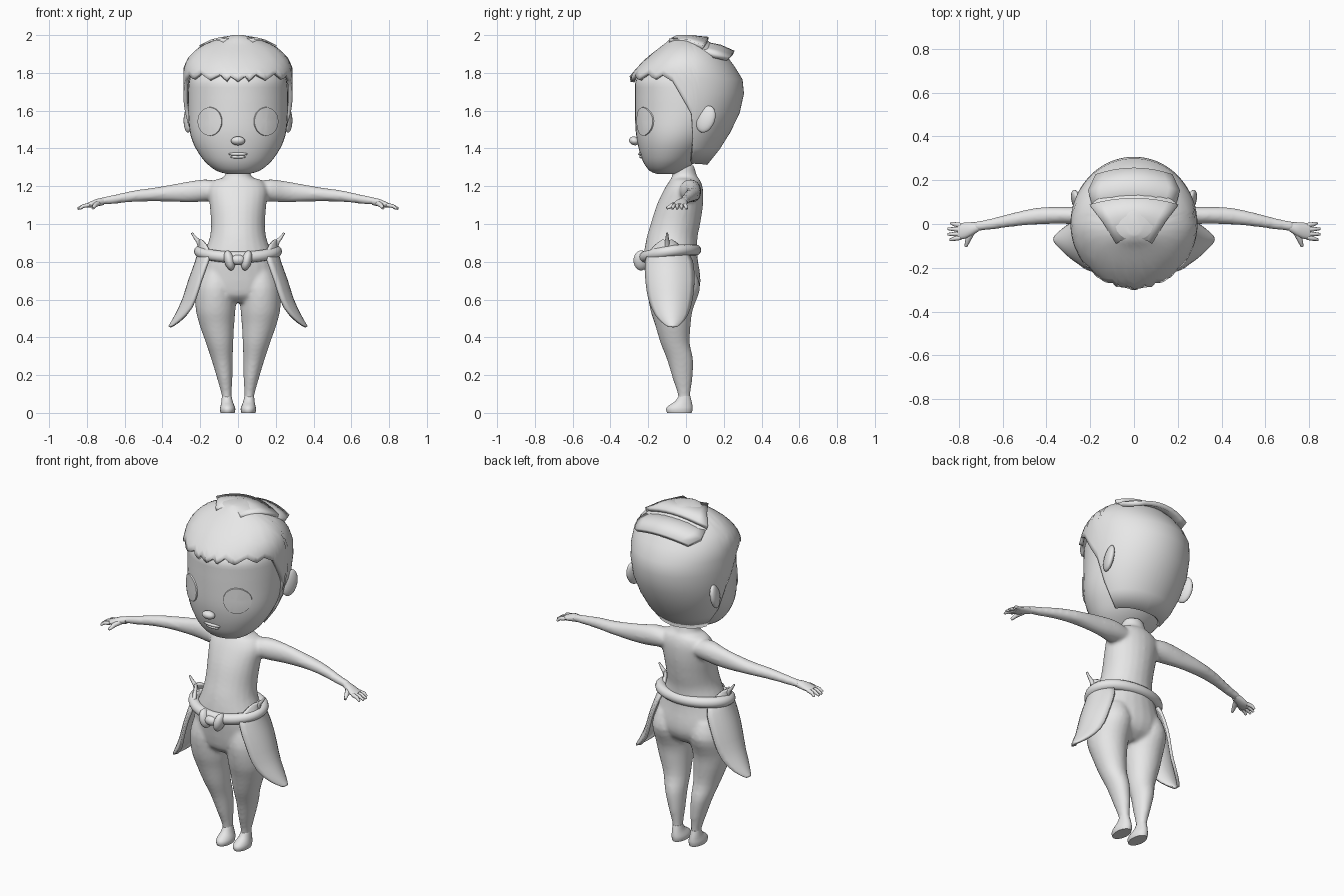
import bpy, bmesh, math
from mathutils import Vector, Matrix
from mathutils.bvhtree import BVHTree

if "Cube" in bpy.data.objects:
    bpy.data.objects.remove(bpy.data.objects["Cube"])

clay = bpy.data.materials.new("grey_clay")
clay.diffuse_color = (0.8, 0.8, 0.8, 1)
clay.use_nodes = True
clay.node_tree.nodes["Principled BSDF"].inputs["Base Color"].default_value = clay.diffuse_color


def finish(name, bm, angle=40):
    bmesh.ops.recalc_face_normals(bm, faces=bm.faces)
    me = bpy.data.meshes.new(name)
    bm.to_mesh(me)
    bm.free()
    me.materials.append(clay)
    ob = bpy.data.objects.new(name, me)
    bpy.context.collection.objects.link(ob)
    bpy.ops.object.select_all(action='DESELECT')
    ob.select_set(True)
    bpy.context.view_layer.objects.active = ob
    bpy.ops.object.shade_smooth_by_angle(angle=math.radians(angle))
    return ob


def thicken(ob, t, offset=0):
    m = ob.modifiers.new("thickness", 'SOLIDIFY')
    m.thickness, m.offset = t, offset


def smooth_rows(rows, sub):
    """Catmull-Rom interpolation of parameter rows."""
    out = []
    n = len(rows)
    for i in range(n - 1):
        p = [rows[max(0, min(n - 1, i + k))] for k in (-1, 0, 1, 2)]
        for j in range(sub):
            t = j / sub
            out.append([0.5 * (2 * b + (c - a) * t + (2 * a - 5 * b + 4 * c - d) * t * t
                               + (3 * b - a - 3 * c + d) * t ** 3) for a, b, c, d in zip(*p)])
    return out + [list(rows[-1])]


def skin(bm, rings, closed=True, caps=True):
    vs = [[bm.verts.new(p) for p in r] for r in rings]
    n = len(vs[0])
    for a, b in zip(vs, vs[1:]):
        for i in range(n if closed else n - 1):
            j = (i + 1) % n
            bm.faces.new((a[i], a[j], b[j], b[i]))
    if caps:
        bm.faces.new(vs[0])
        bm.faces.new(vs[-1])


def loft(bm, rows, axis='z', side=1, seg=24, sub=3):
    """Elliptical rings; row = (position, min1, max1, min2, max2)."""
    rings = []
    for t, a0, a1, b0, b1 in smooth_rows(rows, sub):
        ring = []
        for i in range(seg):
            w = 2 * math.pi * i / seg
            a = (a0 + a1) / 2 + (a1 - a0) / 2 * math.cos(w)
            b = (b0 + b1) / 2 + (b1 - b0) / 2 * math.sin(w)
            ring.append((a * side, b, t) if axis == 'z' else (t * side, a, b))
        rings.append(ring)
    skin(bm, rings)


def ellipsoid(name, loc, size, rot=(0, 0, 0)):
    bm = bmesh.new()
    bmesh.ops.create_uvsphere(bm, u_segments=20, v_segments=12, radius=1)
    m = Matrix.Translation(loc)
    for ang, ax in zip(rot, 'XYZ'):
        m = m @ Matrix.Rotation(math.radians(ang), 4, ax)
    bmesh.ops.transform(bm, matrix=m @ Matrix.Diagonal((*size, 1)), verts=bm.verts)
    return finish(name, bm)


def tube(bm, pts, radii, seg=10):
    """Open tube through points with a radius at each one."""
    rings = []
    for i, p in enumerate(pts):
        d = Vector(pts[min(i + 1, len(pts) - 1)]) - Vector(pts[max(i - 1, 0)])
        q = d.to_track_quat('Z', 'Y')
        rings.append([Vector(p) + q @ Vector((radii[i] * math.cos(k * 2 * math.pi / seg),
                      radii[i] * math.sin(k * 2 * math.pi / seg), 0)) for k in range(seg)])
    skin(bm, rings)


def lerp(table, x):
    for a, b in zip(table, table[1:]):
        if min(a[0], b[0]) <= x <= max(a[0], b[0]):
            t = (x - a[0]) / (b[0] - a[0])
            return [u + (v - u) * t for u, v in zip(a[1:], b[1:])]
    return table[-1][1:]


# body: torso, legs and arms fused into one skin
bm = bmesh.new()
loft(bm, [(.585, -.12, .12, -.15, .0), (.62, -.19, .19, -.19, .05), (.67, -.215, .215, -.205, .074),
          (.73, -.213, .213, -.215, .075), (.82, -.19, .19, -.225, .062), (.92, -.152, .152, -.21, .06),
          (1.0, -.143, .143, -.187, .075), (1.1, -.15, .15, -.155, .09), (1.185, -.157, .157, -.115, .09),
          (1.232, -.125, .125, -.085, .075), (1.25, -.072, .072, -.075, .06), (1.31, -.063, .063, -.07, .042)])
for s in (1, -1):
    loft(bm, [(.75, .02, .2, -.19, .05), (.66, .008, .228, -.205, .075), (.55, .013, .224, -.19, .037),
              (.47, .02, .205, -.165, .025), (.37, .025, .17, -.135, .02), (.28, .028, .14, -.1, .038),
              (.18, .03, .11, -.07, .034), (.09, .034, .086, -.042, .022), (.03, .032, .086, -.045, .028)], side=s)
    loft(bm, [(.09, -.03, .07, 1.13, 1.22), (.17, -.035, .08, 1.118, 1.237), (.28, -.002, .08, 1.115, 1.222),
              (.43, -.002, .076, 1.12, 1.195), (.55, -.012, .052, 1.117, 1.178), (.65, -.026, .026, 1.107, 1.156),
              (.73, -.034, .01, 1.1, 1.14)], 'x', s, 16)
body = finish("body", bm)
r = body.modifiers.new("fuse", 'REMESH')
r.mode, r.voxel_size, r.use_smooth_shade = 'VOXEL', .01, True
m = body.modifiers.new("soften", 'SMOOTH')
m.factor, m.iterations = .5, 6

# head
bm = bmesh.new()
loft(bm, [(1.264, -.05, .05, -.15, -.05), (1.28, -.11, .11, -.19, -.02), (1.32, -.165, .165, -.222, .04),
          (1.37, -.205, .205, -.242, .09), (1.43, -.238, .238, -.257, .14), (1.5, -.257, .257, -.267, .19),
          (1.6, -.264, .264, -.27, .24), (1.7, -.264, .264, -.27, .25), (1.76, -.258, .258, -.265, .24),
          (1.82, -.235, .235, -.215, .21), (1.88, -.18, .18, -.155, .15), (1.92, -.08, .08, -.08, .08)], seg=40)
bmesh.ops.recalc_face_normals(bm, faces=bm.faces)
bm.normal_update()
face_tree = BVHTree.FromBMesh(bm)
finish("head", bm, 60)

# eyes: thin oval plates laid on the face
for s in (1, -1):
    bm = bmesh.new()
    rings = []
    for k in (.05, .4, .75, 1, 1.04):
        ring = []
        for i in range(28):
            w = 2 * math.pi * i / 28
            x, z = s * (.147 + k * .062 * math.cos(w)), 1.543 + k * .074 * math.sin(w)
            hit, nor, _, _ = face_tree.ray_cast(Vector((x, -1, z)), Vector((0, 1, 0)))
            ring.append(hit + nor * (.007 if k <= 1 else -.004))
        rings.append(ring)
    skin(bm, rings, caps=False)
    bm.faces.ensure_lookup_table()
    bmesh.ops.holes_fill(bm, edges=[e for e in bm.edges if e.is_boundary and
                         all((v.co - rings[0][0]).length < .02 for v in e.verts)])
    finish("eye", bm, 35)

# nose, lips, ears
ellipsoid("nose", (0, -.273, 1.44), (.038, .029, .023), (-15, 0, 0))
ellipsoid("upper_lip", (0, -.24, 1.37), (.052, .013, .009))
ellipsoid("lower_lip", (0, -.234, 1.355), (.04, .013, .009))
for s in (1, -1):
    ellipsoid("ear", (s * .262, .105, 1.555), (.022, .05, .074), (-20, 0, -s * 18))

# hair shell: rows are height, half width, front depth, back depth
shape = [(2.0, .03, .05, .05), (1.985, .09, .08, .09), (1.96, .16, .105, .13), (1.93, .215, .145, .18),
         (1.88, .265, .21, .225), (1.83, .288, .258, .26), (1.78, .29, .3, .295), (1.74, .29, .29, .307),
         (1.64, .288, .28, .307), (1.55, .275, .26, .268), (1.43, .235, .2, .206), (1.31, .15, .12, .11)]
hem = [(0, 1.752), (8, 1.787), (12, 1.76), (20, 1.797), (32, 1.765), (44, 1.8), (56, 1.768), (64, 1.79),
       (76, 1.755), (96, 1.58), (104, 1.32), (180, 1.312)]
bm = bmesh.new()
rings = []
for f in (0, .02, .05, .1, .16, .24, .34, .45, .6, .75, .88, 1):
    ring = []
    for i in range(90):
        deg = i * 4
        a = math.radians(deg)
        z = 2 - (2 - lerp(hem, min(deg, 360 - deg))[0]) * f
        w, front, back = lerp(shape, z)
        c = math.cos(a)
        ring.append((w * math.sin(a), -c * (front if c > 0 else back), z))
    rings.append(ring)
skin(bm, rings, caps=False)
bm.faces.new(bm.verts[:90]) if not bm.verts.ensure_lookup_table() else None
thicken(finish("hair", bm, 35), .02, -1)

# layered tufts at the back of the crown: rows are y, z, half width
for name, rows in (("crown_tuft", [(-.06, 1.975, .08), (.04, 1.985, .14), (.118, 1.978, .2)]),
                   ("back_tuft", [(.09, 1.955, .18), (.18, 1.937, .205), (.252, 1.905, .17)])):
    bm = bmesh.new()
    skin(bm, [[(w * u / 4, y - .03 * (u / 4) ** 2, z - 1.1 * (w * u / 4) ** 2) for u in range(-4, 5)]
              for y, z, w in rows], closed=False, caps=False)
    thicken(finish(name, bm), .026)

# hands with fingers and thumb
for s in (1, -1):
    bm = bmesh.new()
    loft(bm, [(.71, -.034, .008, 1.1, 1.14), (.745, -.055, .008, 1.093, 1.134),
              (.775, -.068, .006, 1.088, 1.122), (.805, -.07, .002, 1.086, 1.108)], 'x', s, 14)
    for y0, y1, x1 in ((-.006, .004, .835), (-.025, -.022, .85), (-.045, -.047, .85), (-.062, -.072, .84)):
        tube(bm, [(s * .79, y0, 1.1), (s * .82, (y0 + y1) / 2, 1.095), (s * x1, y1, 1.08)], [.011, .01, .006], 8)
    tube(bm, [(s * .74, -.035, 1.11), (s * .757, -.07, 1.1), (s * .768, -.102, 1.083)], [.015, .013, .007], 8)
    finish("hand", bm, 50)

# feet
for s in (1, -1):
    bm = bmesh.new()
    loft(bm, [(0, .018, .092, -.1, .03), (.02, .014, .096, -.106, .035), (.04, .02, .092, -.09, .034),
              (.06, .028, .088, -.058, .03), (.09, .034, .085, -.038, .022)], 'z', s, 20, 2)
    finish("foot", bm, 50)

# rope belt, tilted up toward the back
bm = bmesh.new()
rings = []
for i in range(49):
    a = 2 * math.pi * i / 48
    y = -.087 - .138 * math.cos(a)
    p = Vector((.203 * math.sin(a), y, .843 + .14 * (y + .087) + .012 * math.sin(a) ** 2))
    out = Vector((math.sin(a) / .203, -math.cos(a) / .138, 0)).normalized()
    rings.append([p + out * .03 * math.cos(k * math.pi / 6) + Vector((0, 0, .03 * math.sin(k * math.pi / 6)))
                  for k in range(12)])
skin(bm, rings, caps=False)
bmesh.ops.remove_doubles(bm, verts=bm.verts, dist=.0005)
finish("belt", bm, 60)

# knot at the front of the belt
for s in (1, -1):
    ellipsoid("belt_knot", (s * .046, -.238, .807), (.027, .04, .054), (0, s * 14, 0))
ellipsoid("belt_knot_middle", (0, -.245, .81), (.04, .03, .028))

# hip cloths: rows are z, outer x, centre y, half width
for s in (1, -1):
    bm = bmesh.new()
    rows = [(.915, .2, -.1, .02), (.89, .2, -.1, .055), (.85, .207, -.095, .095), (.8, .22, -.09, .122),
            (.7, .256, -.085, .125), (.6, .288, -.082, .112), (.52, .325, -.077, .083),
            (.475, .35, -.072, .045), (.455, .362, -.07, .015)]
    skin(bm, [[(s * (x - .06 * (u / 5) ** 2 * min(1, w / .1)), y + w * u / 5, z) for u in range(-5, 6)]
              for z, x, y, w in smooth_rows(rows, 2)], closed=False, caps=False)
    thicken(finish("hip_cloth", bm, 50), .016)
    # curled tie above the belt
    bm = bmesh.new()
    tube(bm, [(s * .195, -.1, .87), (s * .21, -.1, .91), (s * .225, -.1, .925), (s * .245, -.1, .953)],
         [.014, .012, .009, .005], 8)
    finish("cloth_tie", bm, 60)
